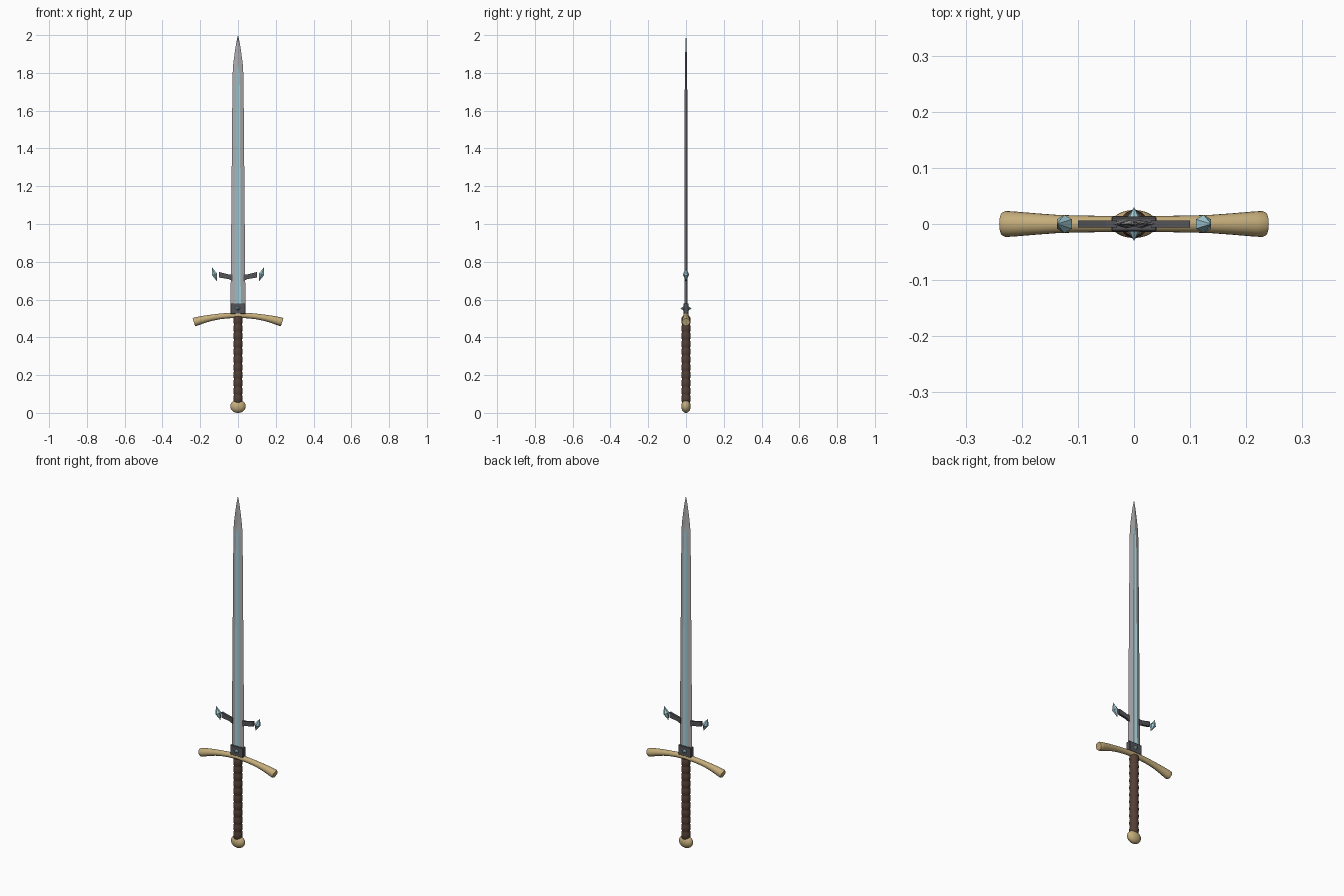
import bpy, bmesh
from math import sin, cos, pi, atan, radians
from mathutils import Vector, Matrix

if "Cube" in bpy.data.objects:
    bpy.data.objects.remove(bpy.data.objects["Cube"])


def material(name, rgb):
    m = bpy.data.materials.new(name)
    m.diffuse_color = (*rgb, 1)
    m.use_nodes = True
    m.node_tree.nodes["Principled BSDF"].inputs["Base Color"].default_value = m.diffuse_color
    return m


GOLD = material("brass", (0.56, 0.42, 0.2))
LEATHER = material("leather", (0.09, 0.05, 0.035))
DARK = material("dark_steel", (0.09, 0.09, 0.10))
BLUE = material("pale_blue", (0.36, 0.6, 0.66))
STEEL = material("steel", (0.42, 0.42, 0.43))


def finish(name, bm, mats, smooth=False):
    bmesh.ops.recalc_face_normals(bm, faces=bm.faces[:])
    me = bpy.data.meshes.new(name)
    bm.to_mesh(me)
    bm.free()
    for m in mats:
        me.materials.append(m)
    ob = bpy.data.objects.new(name, me)
    bpy.context.collection.objects.link(ob)
    if smooth:
        bpy.ops.object.select_all(action='DESELECT')
        ob.select_set(True)
        bpy.context.view_layer.objects.active = ob
        bpy.ops.object.shade_smooth_by_angle(angle=radians(40))
    return ob


def loft(name, rings, mats, smooth=False, slot=lambda i, j: 0):
    """Skin a list of closed rings and cap both ends."""
    bm = bmesh.new()
    rows = [[bm.verts.new(p) for p in r] for r in rings]
    n = len(rows[0])
    for i in range(len(rows) - 1):
        for j in range(n):
            k = (j + 1) % n
            f = bm.faces.new((rows[i][j], rows[i][k], rows[i + 1][k], rows[i + 1][j]))
            f.material_index = slot(i, j)
    bm.faces.new(rows[0][::-1])
    bm.faces.new(rows[-1])
    return finish(name, bm, mats, smooth)


def circle(rx, ry, z, n=20):
    return [(rx * cos(2 * pi * j / n), ry * sin(2 * pi * j / n), z) for j in range(n)]


def crystal(name, radius, length, matrix, sides=6):
    """Faceted bipyramid along local z."""
    bm = bmesh.new()
    ring = [bm.verts.new(p) for p in circle(radius, radius, 0, sides)]
    tips = [bm.verts.new((0, 0, s * length / 2)) for s in (-1, 1)]
    for j in range(sides):
        for t in tips:
            bm.faces.new((ring[j], ring[(j + 1) % sides], t))
    bm.transform(matrix)
    return finish(name, bm, [BLUE])


# Pommel: flattened ball
bm = bmesh.new()
bmesh.ops.create_uvsphere(bm, u_segments=24, v_segments=14, radius=1)
bm.transform(Matrix.Translation((0, 0, 0.035)) @ Matrix.Diagonal((0.041, 0.025, 0.035, 1)))
finish("pommel", bm, [GOLD], True)

# Grip: leather-wrapped rod with rounded ridges
wraps, steps = 11, 6
grip = []
for i in range(wraps * steps + 1):
    u = i / (wraps * steps)
    r = 0.021 + 0.0035 * abs(sin(pi * i / steps)) ** 0.7
    grip.append(circle(r, r, 0.055 + 0.455 * u))
loft("grip", grip, [LEATHER], True)

# Cross guard: drooping bar that flares at both ends
half = [(0, .0145), (.05, .0145), (.1, .015), (.14, .0165), (.18, .0195), (.215, .0225), (.229, .023), (.234, .0205)]
profile = [(-x, r) for x, r in reversed(half[1:])] + half
guard = []
for x, r in profile:
    z = 0.517 - 0.037 * (x / 0.234) ** 2
    a = atan(-0.074 * x / 0.234 ** 2)
    up = Vector((-sin(a), 0, cos(a)))
    guard.append([Vector((x, 0, z)) + up * (r * cos(2 * pi * j / 20)) + Vector((0, r * sin(2 * pi * j / 20), 0))
                  for j in range(20)])
loft("cross_guard", guard, [GOLD], True)

# Collar block at the blade root, with a gem through it
bm = bmesh.new()
bmesh.ops.create_cube(bm, size=1)
bm.transform(Matrix.Translation((0, 0, 0.552)) @ Matrix.Diagonal((0.08, 0.026, 0.056, 1)))
bmesh.ops.bevel(bm, geom=bm.edges[:], offset=0.002, segments=1, affect='EDGES')
finish("collar", bm, [DARK])
crystal("collar_gem", 0.019, 0.06, Matrix.Translation((0, 0, 0.553)) @ Matrix.Rotation(pi / 2, 4, 'X'), 8)

# Blade: bevelled edges, ridges and a shallow blue fuller on both faces
# height, half width, ridge half width, ridge thickness, fuller thickness
stations = [(0.56, .0395, .015, .008, .004), (1.2, .034, .0125, .0075, .004), (1.78, .029, .009, .0065, .004),
            (1.84, .026, .002, .005, .0045), (1.91, .017, .0015, .004, .004),
            (1.96, .009, .001, .003, .003), (2.0, .0006, .0003, .0004, .0004)]
blade = [[(w, 0, z), (g, t, z), (0, f, z), (-g, t, z), (-w, 0, z), (-g, -t, z), (0, -f, z), (g, -t, z)]
         for z, w, g, t, f in stations]
loft("blade", blade, [STEEL, BLUE], slot=lambda i, j: int(i < 3 and j in (1, 2, 5, 6)))

# Side lugs with floating crystals
for s, side in ((-1, "left"), (1, "right")):
    rings = [[(s * x, y, z) for y, z in ((-h, lo), (h, lo), (h, hi), (-h, hi))]
             for x, h, lo, hi in ((.03, .006, .699, .733), (.05, .006, .708, .733), (.1, .006, .717, .746))]
    loft(side + "_lug", rings, [DARK])
    crystal(side + "_crystal", 0.0165, 0.08,
            Matrix.Translation((s * 0.124, 0, 0.733)) @ Matrix.Rotation(s * radians(20), 4, 'Y')
            @ Matrix.Rotation(pi / 6, 4, 'Z'))
